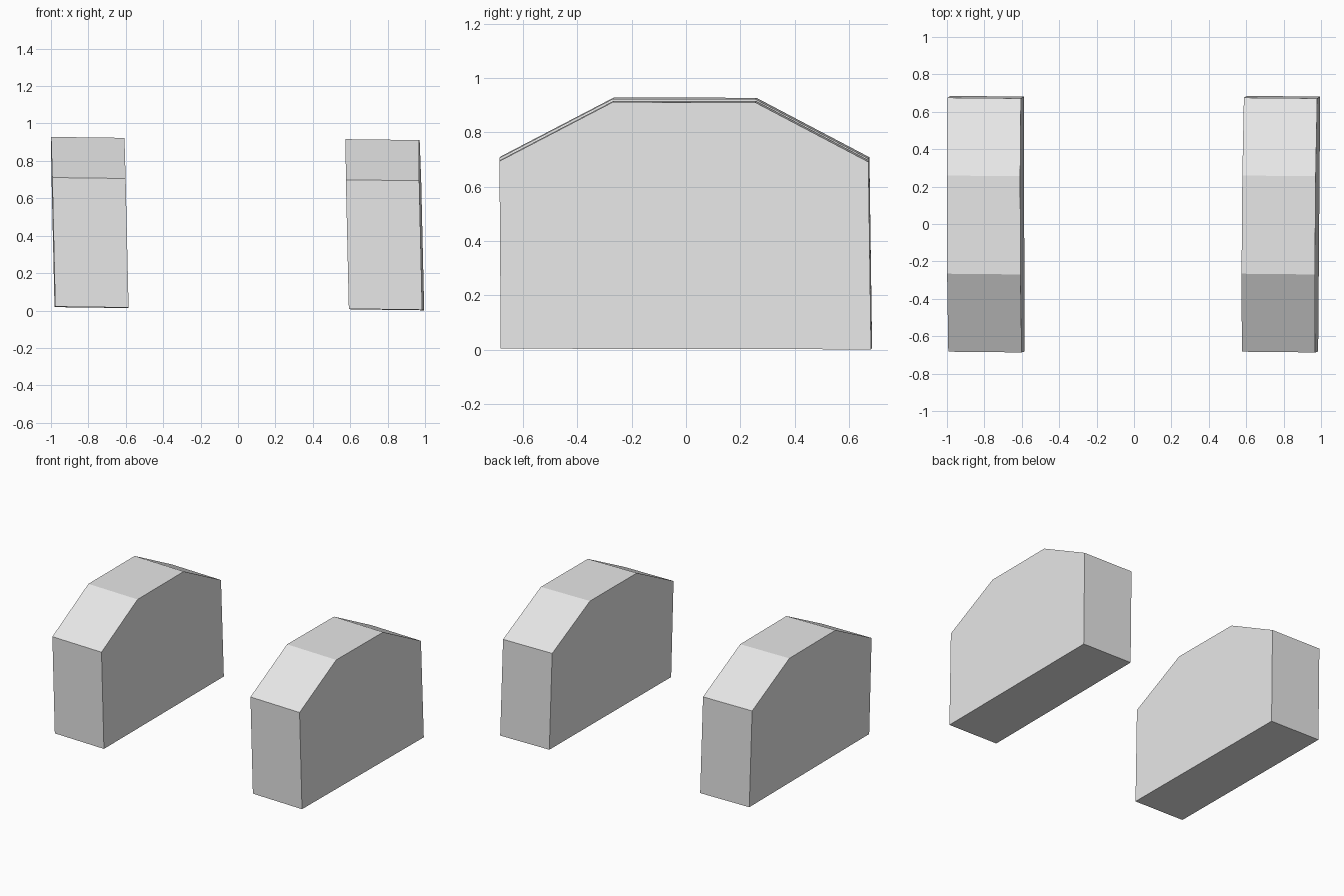
import bpy
import bmesh
from mathutils import Matrix

cube = bpy.data.objects.get("Cube")
if cube:
    bpy.data.objects.remove(cube, do_unlink=True)

# Single plain grey
grey = bpy.data.materials.new("plain_grey")
grey.use_nodes = True
colour = (0.8, 0.8, 0.8, 1)
grey.diffuse_color = colour
grey.node_tree.nodes["Principled BSDF"].inputs["Base Color"].default_value = colour

# Side profile (y, z): upright ends, sloped shoulders, flat top
PROFILE = [(-0.68, 0), (0.683, 0), (0.683, 0.69),
           (0.27, 0.908), (-0.255, 0.908), (-0.675, 0.69)]
WIDTH = 0.392


def make_block(name, centre_x, lift, twist):
    """Extrude the profile across x, then lean it slightly."""
    bm = bmesh.new()
    side = bm.faces.new([bm.verts.new((-WIDTH / 2, y, z)) for y, z in PROFILE])
    swept = bmesh.ops.extrude_face_region(bm, geom=[side])
    moved = [v for v in swept["geom"] if isinstance(v, bmesh.types.BMVert)]
    bmesh.ops.translate(bm, verts=moved, vec=(WIDTH, 0, 0))
    lean = Matrix(((1, twist, -0.023, centre_x),
                   (-0.01, 1, -0.014, 0),
                   (-0.013, -0.002, 1, lift),
                   (0, 0, 0, 1)))
    bm.transform(lean)
    bmesh.ops.recalc_face_normals(bm, faces=bm.faces)
    mesh = bpy.data.meshes.new(name)
    bm.to_mesh(mesh)
    bm.free()
    mesh.materials.append(grey)
    block = bpy.data.objects.new(name, mesh)
    bpy.context.collection.objects.link(block)
    return block


# The two separate blocks
make_block("left_block", 0.794, 0.005, 0.008)
make_block("right_block", -0.783, 0.017, -0.003)
